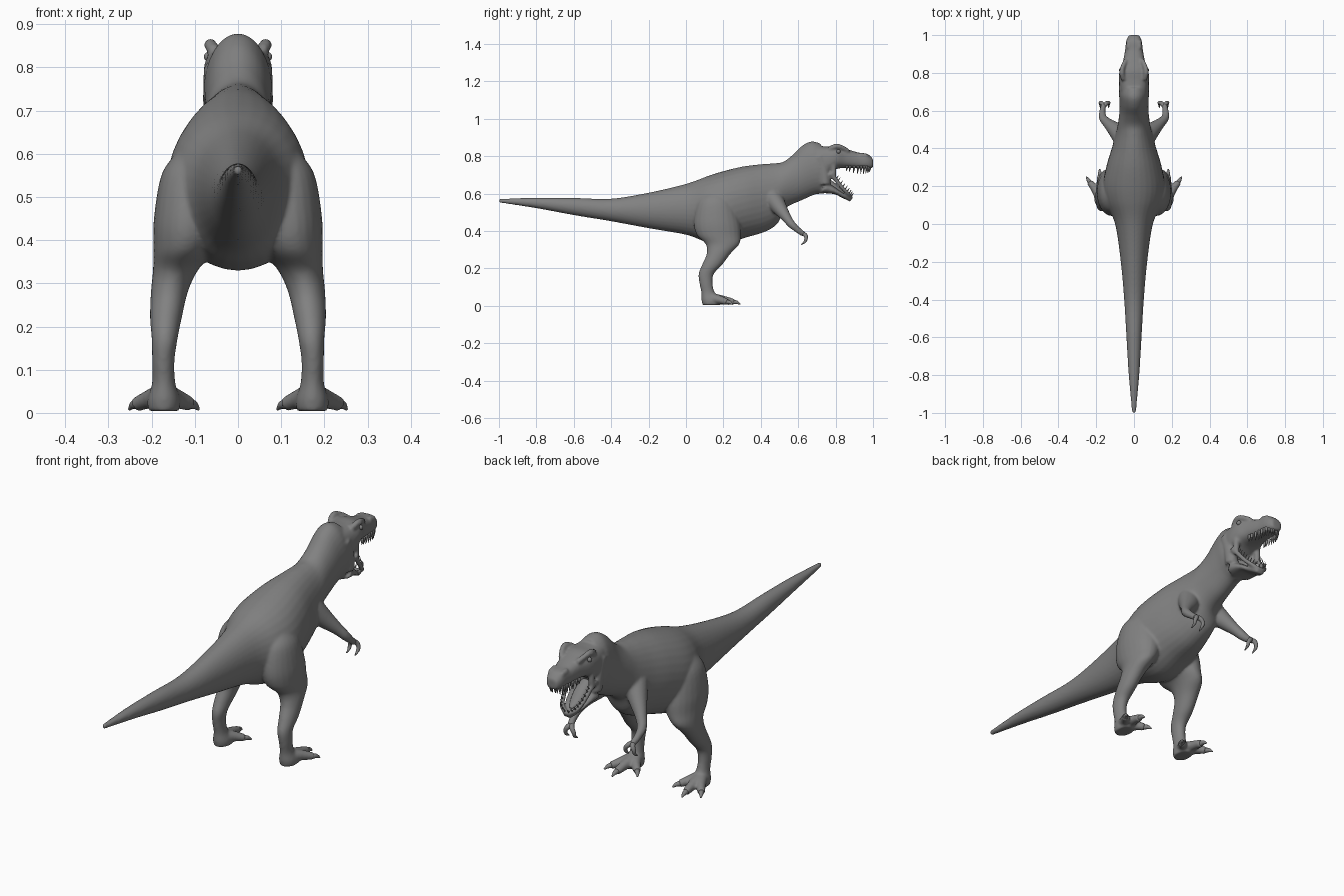
import bpy, bmesh, math
from mathutils import Vector

cube = bpy.data.objects.get("Cube")
if cube:
    bpy.data.objects.remove(cube, do_unlink=True)

hide = bpy.data.materials.new("matte grey")
hide.use_nodes = True
grey = (0.22, 0.22, 0.22, 1)
hide.diffuse_color = grey
hide.node_tree.nodes["Principled BSDF"].inputs["Base Color"].default_value = grey


def spline(keys, steps):
    """Smooth interpolation through tuples of any length."""
    out = []
    n = len(keys)
    for i in range(n - 1):
        a, b, c, d = (keys[max(i - 1, 0)], keys[i], keys[i + 1], keys[min(i + 2, n - 1)])
        for s in range(steps):
            t = s / steps
            out.append([q + 0.5 * t * (r - p + t * (2 * p - 5 * q + 4 * r - w + t * (3 * (q - r) + w - p)))
                        for p, q, r, w in zip(a, b, c, d)])
    out.append(list(keys[-1]))
    return out


def loft(bm, rings, sides=24, power=2.0):
    """Skin rings given as centre, half-axis u, half-axis v."""
    def shape(c):
        return math.copysign(abs(c) ** (2 / power), c)
    rows = []
    for centre, u, v in rings:
        angles = [math.tau * k / sides for k in range(sides)]
        rows.append([bm.verts.new(centre + u * shape(math.cos(a)) + v * shape(math.sin(a)))
                     for a in angles])
    for lo, hi in zip(rows, rows[1:]):
        for k in range(sides):
            j = (k + 1) % sides
            bm.faces.new((lo[k], lo[j], hi[j], hi[k]))
    bm.faces.new(rows[0])
    bm.faces.new(rows[-1])


def spine(bm, keys, power=2.0):
    """Loft from (top y, top z, bottom y, bottom z, half width)."""
    rings = []
    for ty, tz, by, bz, w in spline(keys, 6):
        top, low = Vector((0, ty, tz)), Vector((0, by, bz))
        rings.append(((top + low) / 2, Vector((w, 0, 0)), (top - low) / 2))
    loft(bm, rings, 32, power)


def column(bm, keys, side):
    """Loft of level rings from (x, y, z, x radius, y radius)."""
    loft(bm, [(Vector((side * x, y, z)), Vector((rx, 0, 0)), Vector((0, ry, 0)))
              for x, y, z, rx, ry in spline(keys, 5)])


def tube(bm, keys, side=1, sides=12, steps=5):
    """Tapered tube through (x, y, z, radius)."""
    pts = spline([(side * x, y, z, r) for x, y, z, r in keys], steps)
    pos = [Vector(p[:3]) for p in pts]
    rings, u = [], None
    for i, p in enumerate(pts):
        t = (pos[min(i + 1, len(pos) - 1)] - pos[max(i - 1, 0)]).normalized()
        u = t.orthogonal() if u is None else u - t * u.dot(t)
        u.normalize()
        rings.append((pos[i], u * p[3], t.cross(u) * p[3]))
    loft(bm, rings, sides)


def finish(name, bm):
    bmesh.ops.recalc_face_normals(bm, faces=bm.faces)
    mesh = bpy.data.meshes.new(name)
    bm.to_mesh(mesh)
    bm.free()
    mesh.materials.append(hide)
    mesh.shade_smooth()
    ob = bpy.data.objects.new(name, mesh)
    bpy.context.scene.collection.objects.link(ob)
    return ob


# Torso, tail and neck
body = bmesh.new()
spine(body, [
    (-1, .572, -1, .552, .01), (-.8, .578, -.8, .522, .028),
    (-.6, .577, -.6, .485, .04), (-.4, .573, -.4, .452, .052),
    (-.2, .605, -.2, .415, .07), (0, .652, 0, .38, .1),
    (.12, .695, .1, .345, .15), (.2, .72, .2, .33, .165),
    (.3, .744, .32, .365, .145), (.4, .757, .42, .395, .115),
    (.47, .762, .49, .44, .097), (.52, .77, .53, .52, .086),
    (.57, .807, .62, .565, .077), (.62, .855, .69, .595, .077),
    (.67, .879, .73, .6, .08), (.72, .868, .75, .61, .074)])

# Upper head and snout
spine(body, [
    (.69, .855, .71, .7, .07), (.76, .852, .75, .7, .079),
    (.81, .852, .8, .73, .077), (.86, .838, .85, .737, .06),
    (.92, .82, .92, .735, .047), (.97, .812, .97, .733, .041),
    (1, .785, 1, .738, .026)], 2.6)

# Lower jaw floor
spine(body, [
    (.76, .66, .72, .603, .07), (.8, .632, .79, .598, .06),
    (.845, .6, .83, .58, .046), (.885, .573, .88, .556, .02)], 2.4)

jaw_rim = [(.066, .77, .71, .016), (.06, .8, .675, .012), (.052, .835, .632, .011),
           (.036, .868, .598, .011), (0, .884, .577, .011)]
leg = [(.1, .16, .6, .045, .06), (.11, .16, .55, .068, .098),
       (.115, .165, .45, .08, .123), (.125, .175, .38, .071, .118),
       (.145, .195, .33, .052, .09), (.159, .175, .28, .043, .064),
       (.167, .14, .22, .037, .054), (.17, .108, .17, .03, .041),
       (.173, .107, .12, .026, .035), (.172, .118, .07, .027, .036),
       (.172, .133, .03, .038, .05), (.172, .137, .004, .036, .048)]
arm = [(.06, .46, .58, .055), (.095, .495, .53, .043), (.14, .535, .475, .027),
       (.166, .565, .435, .021), (.166, .605, .4, .016), (.16, .63, .383, .015)]
toe_tips = [(.235, .222), (.18, .258), (.11, .205)]

for side in (-1, 1):
    column(body, leg, side)
    tube(body, arm, side, 16)
    tube(body, jaw_rim, side)
    # Cheek muscle and mouth corner
    tube(body, [(.05, .71, .8, .03), (.052, .735, .73, .03), (.05, .745, .65, .03)], side)
    tube(body, [(.061, .785, .76, .016), (.061, .79, .72, .014), (.061, .785, .68, .014)], side)
    # Brow ridge
    tube(body, [(.055, .765, .838, .014), (.064, .8, .852, .015), (.06, .83, .848, .013),
                (.042, .87, .826, .012)], side)
    # Nostril ridge
    tube(body, [(.03, .93, .808, .012), (.028, .97, .8, .013)], side)
    for x, y in toe_tips:
        tube(body, [(.172, .13, .04, .032), ((x + .172) / 2, (y + .14) / 2, .032, .023),
                    (x, y, .02, .017)], side)

body_ob = finish("body", body)
fuse = body_ob.modifiers.new("fuse", 'REMESH')
fuse.mode = 'VOXEL'
fuse.voxel_size = .006
fuse.use_smooth_shade = True
soften = body_ob.modifiers.new("soften", 'SMOOTH')
soften.factor = .5
soften.iterations = 7

for side, word in ((-1, "right"), (1, "left")):
    # Toe claws
    bm = bmesh.new()
    for x, y in toe_tips:
        out = Vector((x - .172, y - .12)).normalized()
        tube(bm, [(x + out.x * d, y + out.y * d, z, r)
                  for d, z, r in ((-.015, .02, .013), (.012, .019, .01), (.032, .008, .003))], side)
    finish(word + "_toe_claws", bm)

    # Two clawed fingers
    bm = bmesh.new()
    for x in (.178, .134):
        tube(bm, [(.16, .62, .387, .011), ((x + .16) / 2, .638, .378, .011),
                  (x, .642, .36, .009), (x, .635, .342, .007), (x, .615, .328, .002)], side)
    finish(word + "_fingers", bm)

    # Eye
    bm = bmesh.new()
    bmesh.ops.create_uvsphere(bm, u_segments=16, v_segments=10, radius=.011)
    bmesh.ops.translate(bm, verts=bm.verts, vec=(side * .068, .815, .825))
    finish(word + "_eye", bm)

# Teeth along both jaws
upper, lower = bmesh.new(), bmesh.new()
for side in (-1, 1):
    for x, y, length in spline([(.046, .86, .015), (.038, .92, .03), (.033, .965, .028),
                                (.008, .985, .02)], 3):
        tube(upper, [(x, y, .75, .006), (x, y, .738, .006),
                     (x * .95, y - .004, .735 - length, .001)], side, 6, 2)
    for x, y, z, r in spline(jaw_rim[1:], 3)[:-1]:
        tube(lower, [(x, y, z, .005), (x * .96, y + .016, z + .022, .001)], side, 6, 2)
finish("upper_teeth", upper)
finish("lower_teeth", lower)

# Tongue
bm = bmesh.new()
spine(bm, [(.745, .69, .735, .64, .03), (.79, .662, .78, .625, .03),
           (.83, .625, .82, .6, .024), (.858, .6, .85, .585, .008)])
finish("tongue", bm)
